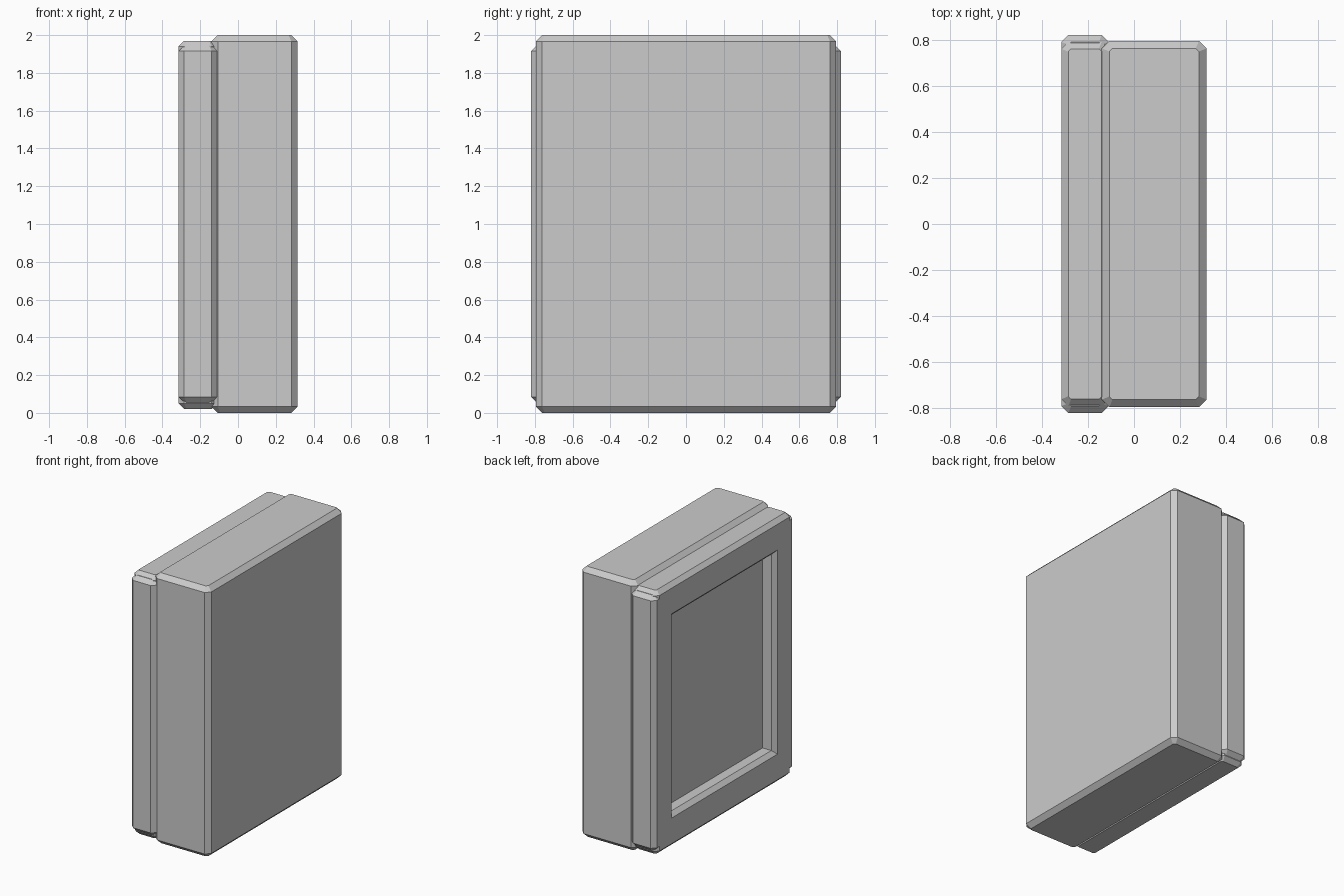
import bpy
import bmesh
from mathutils import Vector

cube = bpy.data.objects.get("Cube")
if cube:
    bpy.data.objects.remove(cube, do_unlink=True)

grey = bpy.data.materials.new("plain_grey")
grey.use_nodes = True
colour = (0.6, 0.6, 0.6, 1)
grey.diffuse_color = colour
grey.node_tree.nodes["Principled BSDF"].inputs["Base Color"].default_value = colour


def chamfered_box(name, low, high, chamfer=0):
    """Box with its upright edges chamfered first, then its top and bottom rims."""
    low, high = Vector(low), Vector(high)
    size, middle = high - low, (low + high) / 2
    bm = bmesh.new()
    bmesh.ops.create_cube(bm, size=1)
    for v in bm.verts:
        v.co = Vector(a * b for a, b in zip(v.co, size)) + middle
    if chamfer:
        for upright in (True, False):
            edges = [e for e in bm.edges
                     if (abs(e.verts[0].co.z - e.verts[1].co.z) > chamfer) == upright]
            bmesh.ops.bevel(bm, geom=edges, offset=chamfer, segments=1,
                            affect='EDGES', profile=0.5)
    mesh = bpy.data.meshes.new(name)
    bm.to_mesh(mesh)
    bm.free()
    mesh.materials.append(grey)
    obj = bpy.data.objects.new(name, mesh)
    bpy.context.collection.objects.link(obj)


# Thick slab
chamfered_box("body", (-0.14, -0.795, 0), (0.315, 0.795, 2), 0.033)

# Picture-frame border: two uprights and two shorter rails
outer, inner = -0.315, -0.11
for name, y0, y1 in (("front_post", -0.82, -0.59), ("back_post", 0.59, 0.82)):
    chamfered_box(name, (outer, y0, 0.055), (inner, y1, 1.945), 0.03)
for name, z0, z1 in (("bottom_rail", 0.02, 0.27), ("top_rail", 1.72, 1.97)):
    chamfered_box(name, (outer, -0.79, z0), (inner, 0.79, z1), 0.03)

# Recessed panel filling the border
chamfered_box("panel", (-0.213, -0.6, 0.26), (-0.12, 0.6, 1.73))
